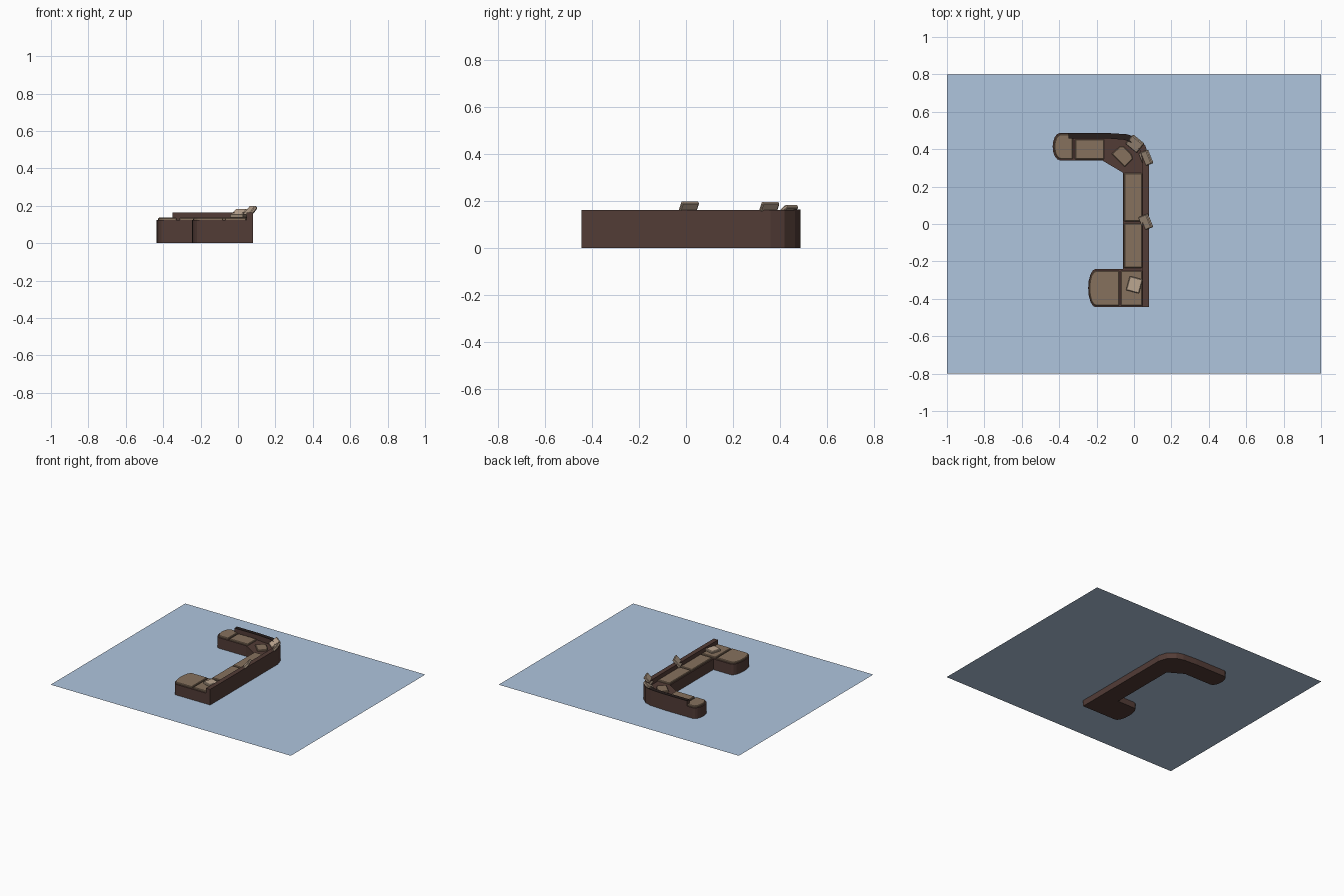
import bpy, bmesh
from math import radians, sin, cos, pi

if "Cube" in bpy.data.objects:
    bpy.data.objects.remove(bpy.data.objects["Cube"])


def material(name, rgb):
    m = bpy.data.materials.new(name)
    m.diffuse_color = (*rgb, 1)
    m.use_nodes = True
    m.node_tree.nodes["Principled BSDF"].inputs["Base Color"].default_value = m.diffuse_color
    return m


BROWN = material("brown_fabric", (0.085, 0.045, 0.037))
DARK = material("dark_fabric", (0.02, 0.013, 0.012))
TAN = material("tan_cushion", (0.24, 0.165, 0.11))
CREAM = material("cream_pillow", (0.5, 0.38, 0.28))
BLUE = material("blue_floor", (0.43, 0.56, 0.73))


def finish(bm, name, mat, bevel=0):
    bmesh.ops.recalc_face_normals(bm, faces=bm.faces[:])
    me = bpy.data.meshes.new(name)
    bm.to_mesh(me)
    bm.free()
    ob = bpy.data.objects.new(name, me)
    bpy.context.collection.objects.link(ob)
    me.materials.append(mat)
    if bevel:
        b = ob.modifiers.new("soft_edge", 'BEVEL')
        b.width = bevel
        b.segments = 1
    return ob


def prism(name, pts, z0, z1, mat, bevel=0):
    """Extrude a plan outline from z0 to z1."""
    bm = bmesh.new()
    f = bm.faces.new([bm.verts.new((x, y, z0)) for x, y in pts])
    top = bmesh.ops.extrude_face_region(bm, geom=[f])
    for v in top['geom']:
        if isinstance(v, bmesh.types.BMVert):
            v.co.z = z1
    return finish(bm, name, mat, bevel)


def rect(x0, x1, y0, y1):
    return [(x0, y0), (x1, y0), (x1, y1), (x0, y1)]


def round_left(x0, x1, y0, y1, bulge, n=8):
    """Rectangle whose left side bows out to x0."""
    cy, h = (y0 + y1) / 2, (y1 - y0) / 2
    arc = [(x0 + bulge * (1 - cos(a)), cy + h * sin(a) )
           for a in [pi / 2 - pi * i / n for i in range(n + 1)]]
    return arc + [(x1, y0), (x1, y1)]


# thin floor sheet crossing the sofa just above its underside
bm = bmesh.new()
bm.faces.new([bm.verts.new((x, y, 0.045)) for x, y in rect(-1, 1, -0.8, 0.8)])
finish(bm, "floor_sheet", BLUE)

# sofa bases: chaise, long run, corner, return and rounded end
SEAT = 0.125
prism("chaise_base", round_left(-0.245, 0.08, -0.445, -0.24, 0.04), 0, SEAT, BROWN)
prism("long_base", rect(-0.06, 0.08, -0.24, 0.275), 0, SEAT, BROWN)
corner = [(-0.06, 0.275), (0.08, 0.275), (0.08, 0.36), (0.06, 0.42),
          (0.01, 0.465), (-0.04, 0.48), (-0.17, 0.487), (-0.17, 0.34)]
prism("corner_base", corner, 0, SEAT, BROWN)
prism("return_base", rect(-0.35, -0.17, 0.34, 0.487), 0, SEAT, BROWN)
prism("end_base", round_left(-0.435, -0.35, 0.34, 0.487, 0.04), 0, SEAT, BROWN)

# backrest wall wrapping the corner
back = [(0.045, -0.445), (0.08, -0.445), (0.08, 0.36), (0.06, 0.42),
        (0.01, 0.465), (-0.04, 0.48), (-0.15, 0.487), (-0.35, 0.487),
        (-0.35, 0.458), (-0.15, 0.458), (-0.05, 0.45), (0.0, 0.43),
        (0.035, 0.39), (0.045, 0.34)]
prism("backrest", back, 0, 0.163, BROWN)
# dark cap along the return backrest
prism("backrest_cap", back[4:12], 0.163, 0.165, DARK)

# seat cushions
cushions = [
    round_left(-0.24, -0.08, -0.437, -0.25, 0.035),
    rect(-0.07, 0.044, -0.437, -0.25),
    rect(-0.053, 0.044, -0.235, 0.004),
    rect(-0.053, 0.044, 0.014, 0.272),
    [(-0.12, 0.375), (-0.05, 0.305), (-0.005, 0.35), (-0.015, 0.375),
     (-0.055, 0.415), (-0.075, 0.415)],
    rect(-0.315, -0.16, 0.345, 0.453),
    round_left(-0.427, -0.327, 0.347, 0.48, 0.035),
]
for i, pts in enumerate(cushions):
    prism(f"seat_cushion_{i + 1}", pts, 0.115, 0.136, TAN, 0.004)

# loose pillows: position, lean, turn
pillows = [((0.063, 0.01, 0.168), -50, 22), ((0.064, 0.352, 0.166), -50, 22),
           ((0.005, 0.43, 0.158), -35, 51), ((0.002, -0.325, 0.146), 0, -15)]
for i, (loc, lean, turn) in enumerate(pillows):
    bm = bmesh.new()
    bmesh.ops.create_cube(bm, size=1)
    for v in bm.verts:
        v.co.x *= 0.072
        v.co.y *= 0.078
        v.co.z *= 0.018
    ob = finish(bm, f"pillow_{i + 1}", CREAM, 0.004)
    ob.location = loc
    ob.rotation_euler = (0, radians(lean), radians(turn))
